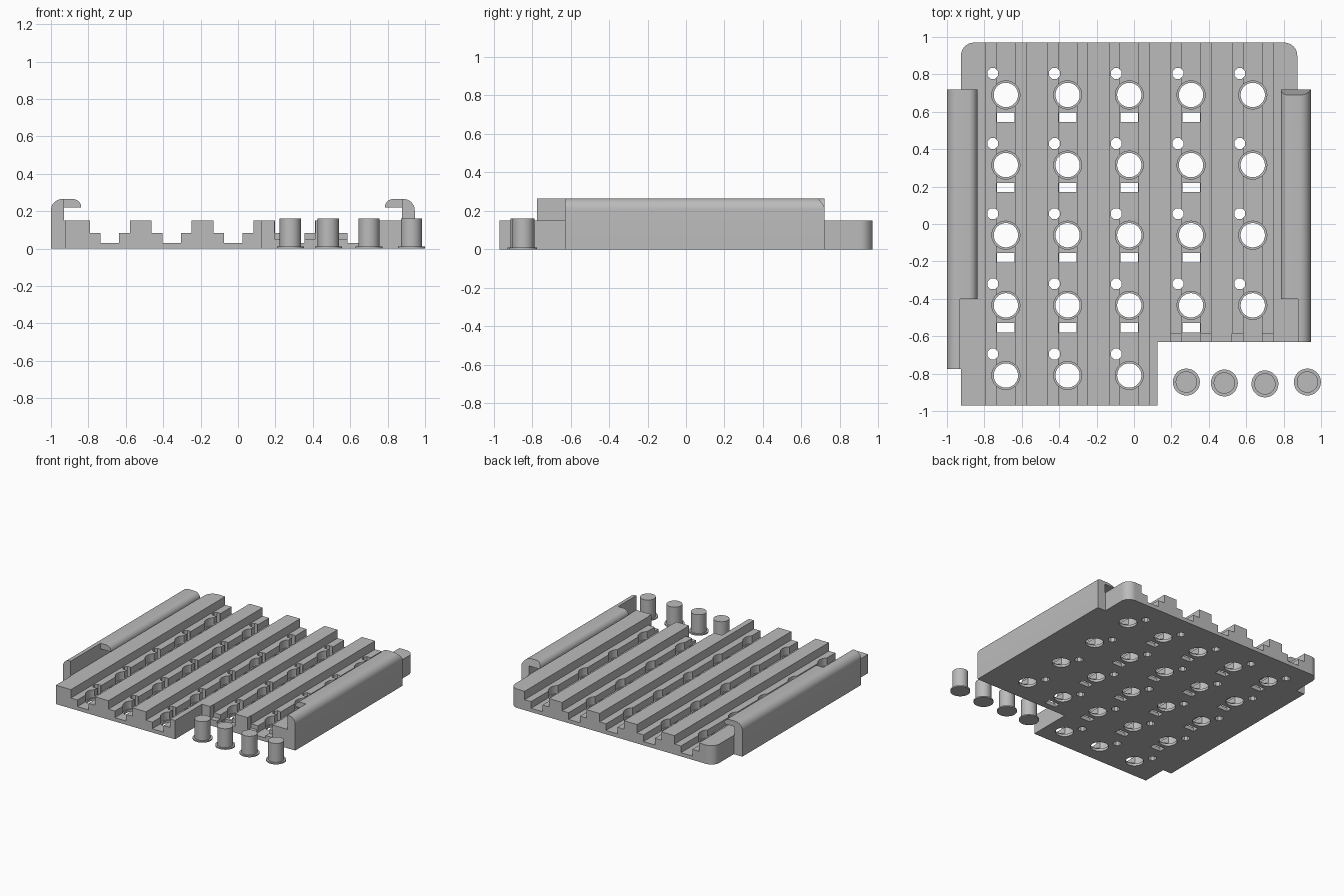
import bpy, bmesh, math

if "Cube" in bpy.data.objects:
    bpy.data.objects.remove(bpy.data.objects["Cube"])

grey = bpy.data.materials.new("light_grey")
grey.diffuse_color = (0.5, 0.5, 0.5, 1)
grey.use_nodes = True
grey.node_tree.nodes["Principled BSDF"].inputs["Base Color"].default_value = grey.diffuse_color


def finish(name, bm):
    bmesh.ops.recalc_face_normals(bm, faces=bm.faces[:])
    me = bpy.data.meshes.new(name)
    bm.to_mesh(me)
    bm.free()
    me.materials.append(grey)
    ob = bpy.data.objects.new(name, me)
    bpy.context.collection.objects.link(ob)
    return ob


def prism(bm, pts, offset):
    """Closed polygon of 3D points swept along an offset."""
    a = [bm.verts.new(p) for p in pts]
    b = [bm.verts.new([p[i] + offset[i] for i in range(3)]) for p in pts]
    bm.faces.new(a)
    bm.faces.new(b)
    for i in range(len(a)):
        j = (i + 1) % len(a)
        bm.faces.new((a[i], a[j], b[j], b[i]))


def box(bm, x0, x1, y0, y1, z0, z1):
    prism(bm, [(x0, y0, z0), (x1, y0, z0), (x1, y1, z0), (x0, y1, z0)], (0, 0, z1 - z0))


def disc(bm, x, y, r, z0, z1, n=40):
    t = [2 * math.pi * (i + 0.5) / n for i in range(n)]
    prism(bm, [(x + r * math.cos(a), y + r * math.sin(a), z0) for a in t], (0, 0, z1 - z0))


def arc(cx, cy, r, a0, a1, n=8):
    return [(cx + r * math.cos(math.radians(a0 + (a1 - a0) * i / n)),
             cy + r * math.sin(math.radians(a0 + (a1 - a0) * i / n))) for i in range(n + 1)]


def smooth(ob):
    bpy.ops.object.select_all(action='DESELECT')
    ob.select_set(True)
    bpy.context.view_layer.objects.active = ob
    bpy.ops.object.shade_smooth_by_angle(angle=math.radians(30))


def cut(target, bm):
    cutter = finish("cutter", bm)
    cutter.hide_render = True
    mod = target.modifiers.new("cut", 'BOOLEAN')
    mod.operation, mod.solver, mod.object = 'DIFFERENCE', 'EXACT', cutter
    bpy.context.view_layer.objects.active = target
    bpy.ops.object.modifier_apply(modifier=mod.name)
    bpy.data.objects.remove(cutter)


# Base plate with rounded back corners and a missing front right corner
L, R = -0.925, 0.873
outline = [(L, -0.97), (0.125, -0.97), (0.125, -0.63), (R, -0.63)]
outline += arc(R - 0.07, 0.90, 0.07, 0, 90) + arc(L + 0.07, 0.90, 0.07, 90, 180)
bm = bmesh.new()
prism(bm, [(x, y, 0) for x, y in outline], (0, 0, 0.15))
plate = finish("base_plate", bm)

cols = [-0.685 + 0.33 * i for i in range(5)]
rows = [0.69 - 0.375 * i for i in range(5)]
holes = [(x, y) for i, x in enumerate(cols) for j, y in enumerate(rows) if not (i > 2 and j == 4)]

# Stepped channels
for half, z in ((0.107, 0.083), (0.05, 0.03)):
    bm = bmesh.new()
    for x in cols:
        box(bm, x - half, x + half, -1.2, 1.2, z, 0.3)
    cut(plate, bm)

# Lowered steps along the missing corner
bm = bmesh.new()
for x in cols[3:]:
    box(bm, x - 0.11, x + 0.11, -0.8, -0.585, 0.05, 0.3)
cut(plate, bm)

# Round seats, then through holes
for r, z in ((0.075, 0.02), (0.065, -0.1)):
    bm = bmesh.new()
    for x, y in holes:
        disc(bm, x, y, r, z, 0.3)
    cut(plate, bm)

# Small side holes and rectangular slots
bm = bmesh.new()
for x, y in holes:
    disc(bm, x - 0.07, y + 0.115, 0.031, -0.1, 0.3, 8)
for x in cols[:4]:
    for y in rows[:4]:
        box(bm, x - 0.047, x + 0.047, y - 0.145, y - 0.095, -0.1, 0.3)
cut(plate, bm)


# Side clips: wall with a rounded hook, and a plain wall towards the front
def clip(name, outer, inner, tip, front, bevel):
    s = 1 if inner > outer else -1
    wall = abs(inner - outer)
    reach = abs(tip - outer)
    top = arc(0.06, 0.205, 0.06, 180, 90)
    hook = [(0, 0)] + top + arc(reach - 0.045, 0.22, 0.045, 90, 0) + [(wall, 0.22), (wall, 0)]
    bm = bmesh.new()
    prism(bm, [(outer + s * u, -0.40, z) for u, z in hook], (0, 1.12, 0))
    if bevel:
        for v in bm.verts:
            if v.co.y > 0 and v.co.z > 0.22:
                v.co.y -= (v.co.z - 0.22) * 0.7
    plain = [(0, 0)] + top + [(wall, 0.265), (wall, 0)]
    prism(bm, [(outer + s * u, front, z) for u, z in plain], (0, -0.40 - front, 0))
    smooth(finish(name, bm))


clip("left_clip", -1.0, L - 0.005, -0.838, -0.775, False)
clip("right_clip", 0.945, R + 0.005, 0.785, -0.63, True)
# Thin seams joining the plate to the clips
bm = bmesh.new()
box(bm, L - 0.006, L + 0.002, -0.775, 0.72, 0, 0.149)
box(bm, R - 0.002, R + 0.006, -0.63, 0.72, 0, 0.149)
finish("clip_seams", bm)

# Loose flanged pins
for i, (x, y) in enumerate(((0.28, -0.845), (0.483, -0.85), (0.70, -0.855), (0.927, -0.845))):
    bm = bmesh.new()
    disc(bm, x, y, 0.072, 0, 0.01)
    disc(bm, x, y, 0.057, 0.009, 0.16)
    smooth(finish("pin_%d" % (i + 1), bm))
